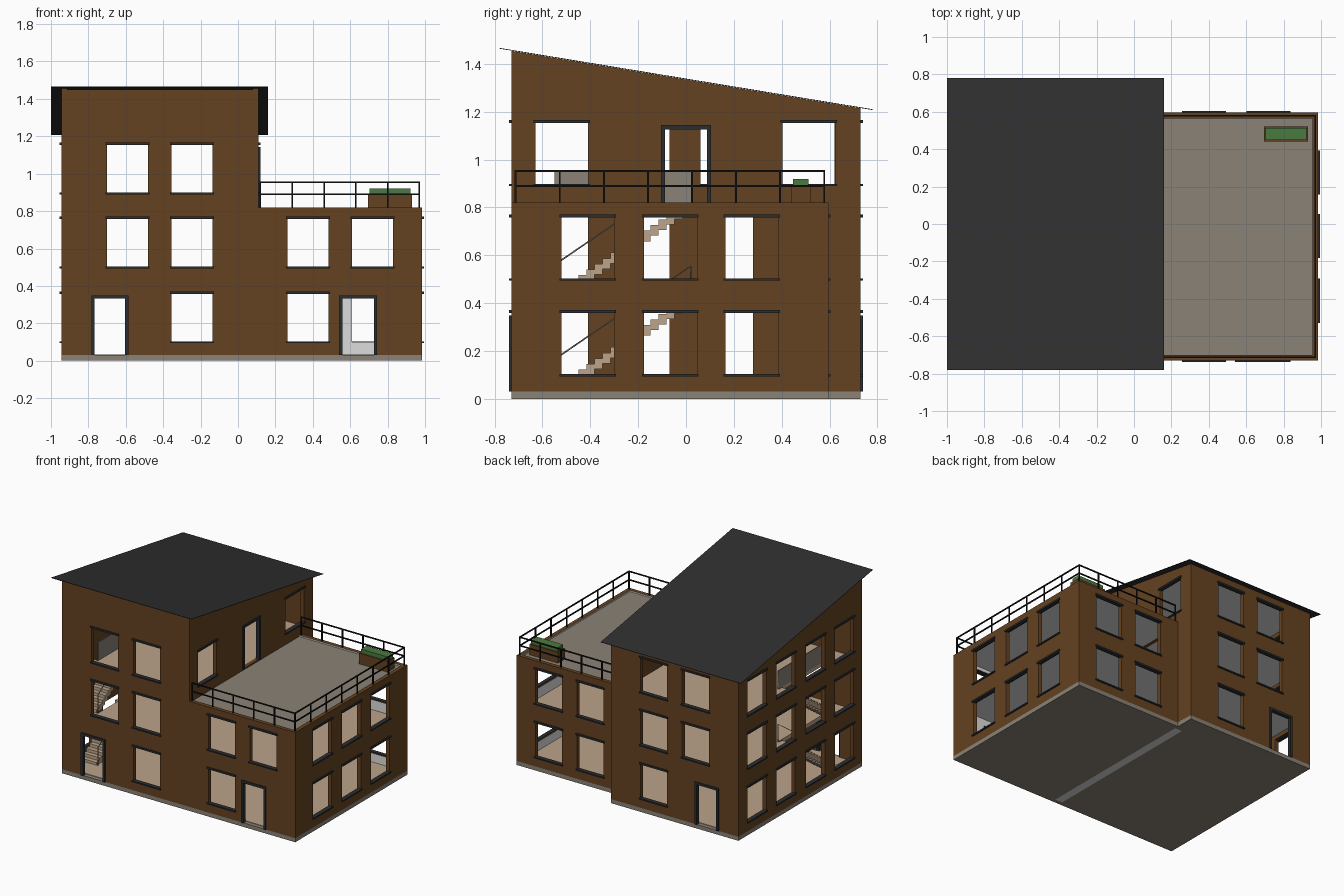
import bpy
import bmesh

default = bpy.data.objects.get("Cube")
if default:
    bpy.data.objects.remove(default, do_unlink=True)


def material(name, srgb):
    linear = [((c / 255 + 0.055) / 1.055) ** 2.4 for c in srgb] + [1]
    mat = bpy.data.materials.new(name)
    mat.use_nodes = True
    mat.diffuse_color = linear
    mat.node_tree.nodes["Principled BSDF"].inputs["Base Color"].default_value = linear
    return mat


BROWN = material("brown wall", (101, 66, 33))
ROOF = material("charcoal roof", (47, 47, 47))
FRAME = material("dark frame", (42, 45, 49))
RAIL = material("black metal", (20, 20, 22))
STONE = material("grey stone", (138, 130, 118))
WOOD = material("pale wood", (188, 164, 138))
PLASTER = material("light plaster", (220, 220, 220))
GREEN = material("hedge green", (74, 122, 62))

# Main dimensions
LEFT, MID, RIGHT = -0.945, 0.11, 0.985
FRONT, BACK, WING_BACK = -0.73, 0.73, 0.595
BASE, STOREY, TERRACE, THICK = 0.03, 0.395, 0.82, 0.03


def roof_height(y):
    return 1.335 - 0.1644 * y


def finish(name, bm, mats):
    mesh = bpy.data.meshes.new(name)
    bm.to_mesh(mesh)
    bm.free()
    for mat in mats:
        mesh.materials.append(mat)
    obj = bpy.data.objects.new(name, mesh)
    bpy.context.scene.collection.objects.link(obj)
    return obj


def boxes(name, spans, *mats):
    """Boxes given as (x0, x1, y0, y1, z0, z1); a second material goes underneath."""
    bm = bmesh.new()
    for x0, x1, y0, y1, z0, z1 in spans:
        for v in bmesh.ops.create_cube(bm, size=1)["verts"]:
            v.co = (x1 if v.co.x > 0 else x0,
                    y1 if v.co.y > 0 else y0,
                    z1 if v.co.z > 0 else z0)
    bm.normal_update()
    if len(mats) > 1:
        for f in bm.faces:
            f.material_index = int(f.normal.z < -0.5)
    return finish(name, bm, mats)


def wall(name, axis, at, out, u0, u1, top, windows=(), doors=(), gaps=(), inner=BROWN):
    """Wall panel with openings (u0, u1, z0, z1), plus lintels, sills and door frames."""
    holes = [*windows, *doors, *gaps]
    us = sorted({u0, u1, *(u for h in holes for u in h[:2])})
    zs = sorted({BASE, *(z for h in holes for z in h[2:])}) + [None]
    bm = bmesh.new()
    grid = {}

    def vert(u, z):
        if (u, z) not in grid:
            height = top(u) if z is None else z
            grid[u, z] = bm.verts.new((at, u, height) if axis == "x" else (u, at, height))
        return grid[u, z]

    for ua, ub in zip(us, us[1:]):
        for za, zb in zip(zs, zs[1:]):
            if any(a <= ua and ub <= b and c <= za and zb is not None and zb <= d
                   for a, b, c, d in holes):
                continue
            ring = [vert(ua, za), vert(ub, za), vert(ub, zb), vert(ua, zb)]
            if (axis == "x") != (out > 0):
                ring.reverse()
            bm.faces.new(ring)
    obj = finish(name, bm, [BROWN, inner])
    mod = obj.modifiers.new("thickness", "SOLIDIFY")
    mod.thickness = THICK
    mod.offset = -1
    mod.material_offset = 1

    # Trim around the openings
    d0, d1 = sorted((at - out * 0.02, at + out * 0.009))

    def bar(a, b, c, d):
        return (d0, d1, a, b, c, d) if axis == "x" else (a, b, d0, d1, c, d)

    trim = []
    for a, b, c, d in windows:
        trim += [bar(a - 0.008, b + 0.008, d - 0.007, d + 0.006),
                 bar(a - 0.008, b + 0.008, c - 0.006, c + 0.004)]
    for a, b, c, d in doors:
        trim += [bar(a - 0.004, a + 0.013, c, d), bar(b - 0.013, b + 0.004, c, d),
                 bar(a - 0.004, b + 0.004, d - 0.013, d + 0.004)]
    if trim:
        boxes(name + "_trim", trim, FRAME)


def windows_at(starts, floors):
    sills = (0.1, 0.5, 0.895)
    return [(u, u + 0.22, sills[f], sills[f] + 0.265) for u in starts for f in floors]


# Walls of the tall block
entry = (-0.78, -0.59, BASE, 0.345)
main_windows = windows_at([-0.7], (1, 2)) + windows_at([-0.355], (0, 1, 2))
wall("main_front_wall", "y", FRONT, -1, LEFT, MID,
     lambda u: roof_height(FRONT + THICK), main_windows, [entry])
wall("main_back_wall", "y", BACK, 1, LEFT, MID,
     lambda u: roof_height(BACK), main_windows, [entry])
wall("main_right_wall", "x", LEFT, -1, FRONT, BACK, roof_height,
     windows_at([-0.63, -0.29, 0.06, 0.4], (0, 1, 2)))
wall("main_left_wall", "x", MID, 1, FRONT, BACK, roof_height,
     windows_at([-0.63, 0.403], (2,)), [(-0.1, 0.1, TERRACE, 1.14)],
     [(FRONT + THICK, WING_BACK - THICK, BASE, 0.79)])

# Walls of the low wing
wing_top = lambda u: TERRACE
wall("wing_front_wall", "y", FRONT, -1, MID, RIGHT, wing_top,
     windows_at([0.265], (0, 1)) + windows_at([0.61], (1,)),
     [(0.545, 0.74, BASE, 0.345)], inner=PLASTER)
wall("wing_back_wall", "y", WING_BACK, 1, MID, RIGHT, wing_top,
     windows_at([0.265, 0.61], (0, 1)), inner=PLASTER)
wall("wing_left_wall", "x", RIGHT, 1, FRONT, WING_BACK, wing_top,
     windows_at([-0.52, -0.175, 0.165], (0, 1)), inner=PLASTER)

# Foundation with a pale joint between the two blocks
JOINT = 0.05
IN_L, IN_R = LEFT + THICK, RIGHT - THICK
IN_F, IN_B, IN_W = FRONT + THICK, BACK - THICK, WING_BACK - THICK
boxes("foundation", [(LEFT, JOINT, FRONT, BACK, 0, BASE),
                     (MID, RIGHT, FRONT, WING_BACK, 0, BASE),
                     (JOINT, MID, FRONT, IN_F, 0, BASE),
                     (JOINT, MID, IN_W, BACK, 0, BASE)], STONE)
boxes("foundation_joint", [(JOINT, MID, IN_F, IN_W, 0, BASE)], PLASTER)

# Floors, leaving a stairwell along the right wall
WELL, WELL_F, WELL_B = -0.775, -0.55, 0.02
boxes("ground_floor", [(IN_L, MID, IN_F, IN_B, BASE, BASE + 0.004),
                       (MID, IN_R, IN_F, IN_W, BASE, BASE + 0.004)], WOOD)
for label, level in (("second", BASE + STOREY), ("third", BASE + 2 * STOREY)):
    z0 = level - 0.03
    boxes(label + "_floor", [(WELL, MID - THICK, IN_F, IN_B, z0, level),
                             (IN_L, WELL, IN_F, WELL_F, z0, level),
                             (IN_L, WELL, WELL_B, IN_B, z0, level)], WOOD, PLASTER)
boxes("wing_second_floor", [(MID - THICK, IN_R, IN_F, IN_W, 0.395, 0.425)], WOOD, PLASTER)
boxes("terrace_deck", [(MID, IN_R, IN_F, IN_W, 0.79, 0.81)], STONE, PLASTER)
boxes("top_ceiling", [(IN_L, MID - THICK, IN_F, IN_B, 1.19, 1.2)], PLASTER)

# Stair flights with handrails
STEPS = 17
TREAD, RISE = (WELL_B - WELL_F) / STEPS, STOREY / STEPS
for label, level in (("lower", BASE), ("upper", BASE + STOREY)):
    flight = []
    for i in range(STEPS):
        y, z = WELL_F + i * TREAD, level + (i + 1) * RISE
        flight.append((IN_L, WELL - 0.01, y, y + TREAD, max(z - 0.045, level), z))
    boxes(label + "_stairs", flight, WOOD)
    curve = bpy.data.curves.new(label + "_handrail", "CURVE")
    curve.dimensions = "3D"
    curve.bevel_depth = 0.004
    curve.bevel_resolution = 0
    curve.materials.append(STONE)
    path = [(WELL_F, level), (WELL_F, level + 0.135),
            (WELL_B, level + STOREY + 0.13), (WELL_B, level + STOREY)]
    spline = curve.splines.new("POLY")
    spline.points.add(len(path) - 1)
    for point, (y, z) in zip(spline.points, path):
        point.co = (WELL, y, z, 1)
    bpy.context.scene.collection.objects.link(
        bpy.data.objects.new(label + "_handrail", curve))
boxes("stairwell_guard", [(WELL - 0.004, WELL + 0.004, WELL_F, WELL_B, TERRACE, 0.955)], STONE)

# Sloping roof sheet
bm = bmesh.new()
eave = 0.78
bm.faces.new([bm.verts.new((x, y, roof_height(y) + 0.004)) for x, y in
              ((-1, -eave), (0.16, -eave), (0.16, eave), (-1, eave))])
roof = finish("roof", bm, [ROOF])
sheet = roof.modifiers.new("thickness", "SOLIDIFY")
sheet.thickness = 0.003

# Terrace railing
RF, RB, RX, R0, HALF = -0.712, 0.578, 0.97, 0.12, 0.004
bars = []
for z in (0.89, 0.953):
    for y in (RF, RB):
        bars.append((R0, RX, y - HALF, y + HALF, z - HALF, z + HALF))
    bars.append((RX - HALF, RX + HALF, RF, RB, z - HALF, z + HALF))
posts = [(R0 + (RX - R0) * i / 5, y) for i in range(6) for y in (RF, RB)]
posts += [(RX, RF + (RB - RF) * i / 7) for i in range(1, 7)]
for x, y in posts:
    bars.append((x - HALF, x + HALF, y - HALF, y + HALF, 0.81, 0.957))
boxes("terrace_railing", bars, RAIL)

# Planter with hedge
boxes("planter", [(0.695, 0.93, 0.44, 0.52, 0.81, 0.89)], BROWN)
boxes("hedge", [(0.703, 0.922, 0.448, 0.512, 0.88, 0.92)], GREEN)
